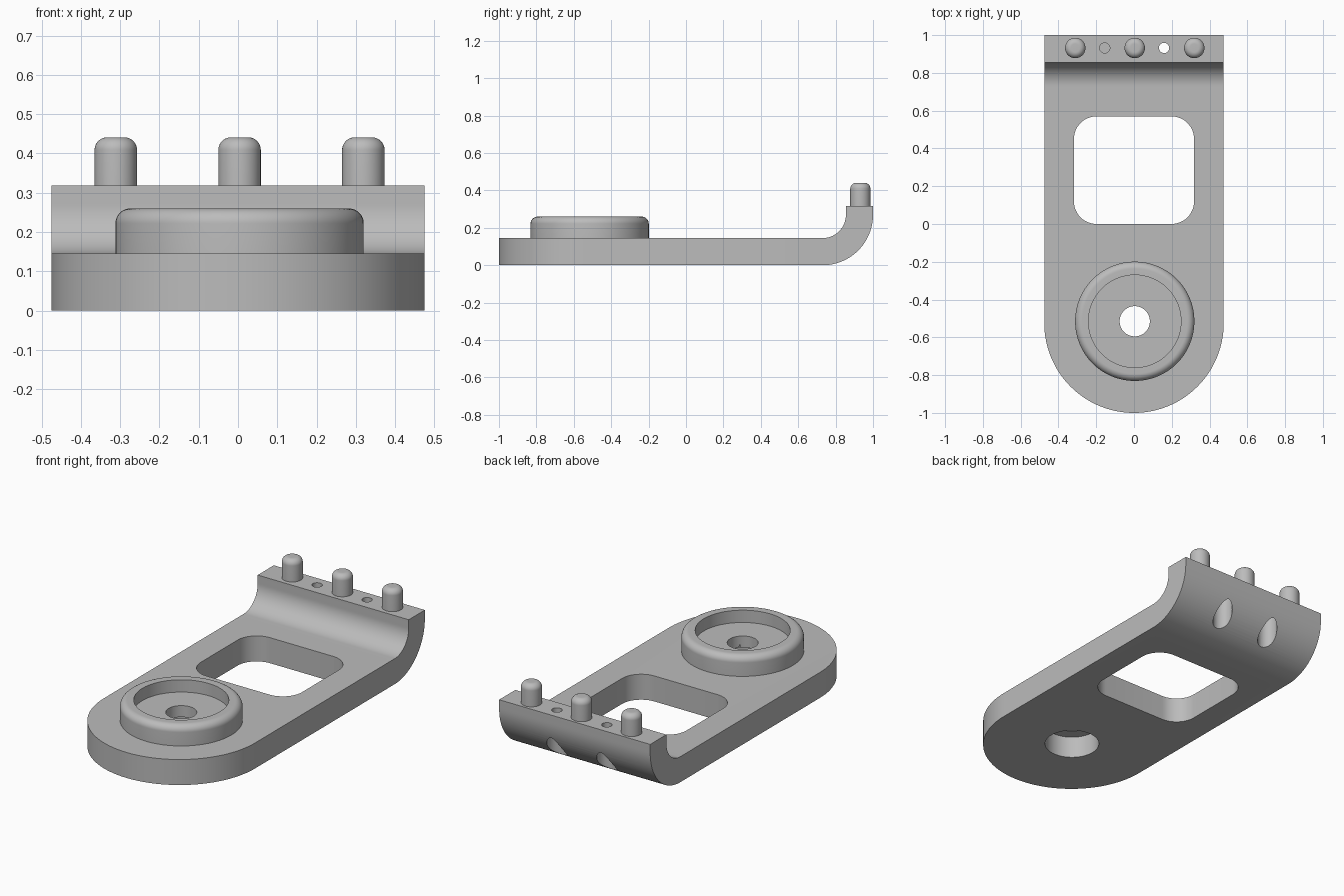
import bpy, bmesh, math
from mathutils import Matrix, Vector

if "Cube" in bpy.data.objects:
    bpy.data.objects.remove(bpy.data.objects["Cube"])

grey = bpy.data.materials.new("plain grey")
grey.use_nodes = True
GREY = (0.5, 0.5, 0.5, 1)
grey.diffuse_color = GREY
grey.node_tree.nodes["Principled BSDF"].inputs["Base Color"].default_value = GREY

HALF_W, THICK, TOP = 0.475, 0.145, 0.318
OFF, BOSS_Y, PIN_Y = 0.004, -0.515, 0.932


def make(name, bm):
    bmesh.ops.remove_doubles(bm, verts=bm.verts, dist=1e-5)
    bmesh.ops.recalc_face_normals(bm, faces=bm.faces)
    mesh = bpy.data.meshes.new(name)
    bm.to_mesh(mesh)
    bm.free()
    mesh.materials.append(grey)
    obj = bpy.data.objects.new(name, mesh)
    bpy.context.collection.objects.link(obj)
    return obj


def arc(cx, cy, r, start, end, steps=12):
    angles = [math.radians(start + (end - start) * i / steps) for i in range(steps + 1)]
    return [(cx + r * math.cos(a), cy + r * math.sin(a)) for a in angles]


def prism(name, points, direction):
    """Extrude a closed outline of 3D points."""
    bm = bmesh.new()
    face = bm.faces.new([bm.verts.new(p) for p in points])
    out = bmesh.ops.extrude_face_region(bm, geom=[face], use_keep_orig=True)
    moved = [g for g in out["geom"] if isinstance(g, bmesh.types.BMVert)]
    bmesh.ops.translate(bm, verts=moved, vec=Vector(direction))
    return make(name, bm)


def lathe(name, profile, x, y, closed=False):
    """Spin an (r, z) profile about a vertical axis at x, y."""
    bm = bmesh.new()
    verts = [bm.verts.new((r, 0, z)) for r, z in profile]
    edges = [bm.edges.new(pair) for pair in zip(verts, verts[1:])]
    if closed:
        edges.append(bm.edges.new((verts[-1], verts[0])))
    bmesh.ops.spin(bm, geom=verts + edges, cent=(0, 0, 0), axis=(0, 0, 1),
                   angle=math.tau, steps=64)
    bmesh.ops.transform(bm, matrix=Matrix.Translation((x, y, 0)), verts=bm.verts)
    return make(name, bm)


def drill(x, y, r, z0, z1):
    return lathe("drill", [(0, z0), (r, z0), (r, z1), (0, z1)], x, y)


def combine(obj, tool, operation):
    mod = obj.modifiers.new(operation.lower(), "BOOLEAN")
    mod.object, mod.operation, mod.solver = tool, operation, "EXACT"
    bpy.context.view_layer.objects.active = obj
    bpy.ops.object.modifier_apply(modifier=mod.name)
    bpy.data.objects.remove(tool)


# Plate with upturned rear lip, extruded sideways from its side profile
bend_y, bend_z = 0.73, 0.27
side = [(-1.1, THICK), (-1.1, 0)] + arc(bend_y, bend_z, bend_z, -90, 0, 24)
side += [(1, TOP), (bend_y + 0.125, TOP)] + arc(bend_y, bend_z, 0.125, 0, -90, 24)
plate = prism("bracket_plate", [(-0.6, y, z) for y, z in side], (1.2, 0, 0))

# Straight sides and rounded front end
outline = arc(0, -1 + HALF_W, HALF_W, 180, 360, 64) + [(HALF_W, 1.1), (-HALF_W, 1.1)]
combine(plate, prism("outline", [(x, y, -0.1) for x, y in outline], (0, 0, 1)), "INTERSECT")

# Window with rounded corners
wx, r, y0, y1 = 0.318, 0.12, 0.0, 0.57
window = (arc(wx - r, y1 - r, r, 0, 90) + arc(r - wx, y1 - r, r, 90, 180)
          + arc(r - wx, y0 + r, r, 180, 270) + arc(wx - r, y0 + r, r, 270, 360))
combine(plate, prism("window", [(x, y, -0.1) for x, y in window], (0, 0, 0.5)), "DIFFERENCE")

# Stepped bore under the boss, and stepped screw holes in the lip
combine(plate, drill(OFF, BOSS_Y, 0.08, -0.1, 0.5), "DIFFERENCE")
combine(plate, drill(OFF, BOSS_Y, 0.145, -0.1, 0.125), "DIFFERENCE")
for sx in (-1, 1):
    x = OFF / 2 + sx * 0.157
    combine(plate, drill(x, PIN_Y, 0.027, -0.1, 0.5), "DIFFERENCE")
    combine(plate, drill(x, PIN_Y, 0.052, -0.1, 0.25), "DIFFERENCE")

# Round boss with a shallow recess
boss_profile = [(0.08, THICK), (0.316, THICK)] + arc(0.278, 0.222, 0.038, 0, 90)
boss_profile += [(0.245, 0.26), (0.245, 0.19), (0.08, 0.19)]
parts = [plate, lathe("round_boss", boss_profile, OFF, BOSS_Y, closed=True)]

# Three locating pins with rounded tops
pin_profile = [(0, 0.3), (0.054, 0.3)] + arc(0.022, 0.409, 0.032, 0, 90) + [(0, 0.441)]
for name, i in (("right", -1), ("middle", 0), ("left", 1)):
    parts.append(lathe(name + "_pin", pin_profile, OFF + i * 0.315, PIN_Y))

# Smooth curves with sharp edges
bpy.context.view_layer.update()
bpy.ops.object.select_all(action="DESELECT")
for part in parts:
    part.select_set(True)
bpy.context.view_layer.objects.active = plate
bpy.ops.object.shade_smooth_by_angle(angle=math.radians(30))
